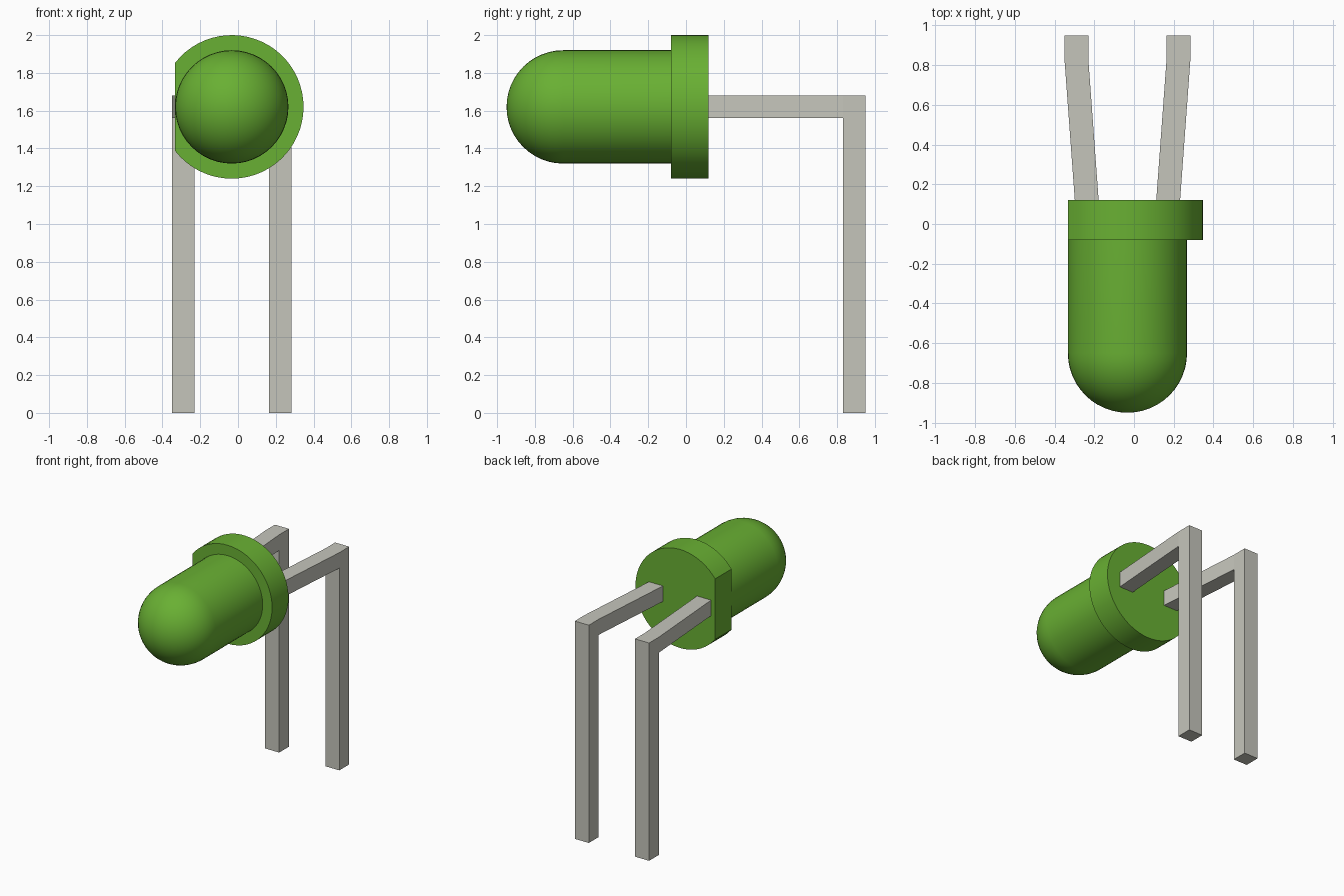
import bpy, bmesh, math

if "Cube" in bpy.data.objects:
    bpy.data.objects.remove(bpy.data.objects["Cube"], do_unlink=True)

CX, CZ = -0.033, 1.62      # axis of the bulb
SEG = 48


def material(name, rgb):
    m = bpy.data.materials.new(name)
    m.use_nodes = True
    m.diffuse_color = (*rgb, 1)
    m.node_tree.nodes["Principled BSDF"].inputs["Base Color"].default_value = (*rgb, 1)
    return m


green = material("green plastic", (0.141, 0.434, 0.033))
metal = material("lead metal", (0.56, 0.56, 0.50))


def finish(bm, name, mat, smooth=False):
    bmesh.ops.recalc_face_normals(bm, faces=bm.faces)
    mesh = bpy.data.meshes.new(name)
    bm.to_mesh(mesh)
    bm.free()
    mesh.materials.append(mat)
    obj = bpy.data.objects.new(name, mesh)
    bpy.context.collection.objects.link(obj)
    if smooth:
        bpy.ops.object.select_all(action="DESELECT")
        obj.select_set(True)
        bpy.context.view_layer.objects.active = obj
        bpy.ops.object.shade_smooth_by_angle(angle=math.radians(30))
    return obj


# Bulb: straight barrel and round nose, turned about the y axis
R, NOSE_Y = 0.30, -0.65
profile = [(0, 0), (R, 0)]
for i in range(13):
    a = math.pi / 2 * i / 12
    profile.append((R * math.cos(a), NOSE_Y - R * math.sin(a)))
bm = bmesh.new()
verts = [bm.verts.new((CX + r, y, CZ)) for r, y in profile]
edges = [bm.edges.new(pair) for pair in zip(verts, verts[1:])]
bmesh.ops.spin(bm, geom=verts + edges, cent=(CX, 0, CZ), axis=(0, 1, 0),
               angle=2 * math.pi, steps=SEG)
bmesh.ops.remove_doubles(bm, verts=bm.verts, dist=0.0005)
finish(bm, "bulb", green, True)

# Rim: disc with a flat on its right side
RIM, FLAT = 0.38, 0.30
limit = math.acos(-FLAT / RIM)
bm = bmesh.new()
outline = []
for i in range(SEG + 1):
    a = -limit + 2 * limit * i / SEG
    outline.append(bm.verts.new((CX + RIM * math.cos(a), -0.08, CZ + RIM * math.sin(a))))
face = bm.faces.new(outline)
out = bmesh.ops.extrude_face_region(bm, geom=[face], use_keep_orig=True)
moved = [v for v in out["geom"] if isinstance(v, bmesh.types.BMVert)]
bmesh.ops.translate(bm, verts=moved, vec=(0, 0.20, 0))
finish(bm, "rim", green, True)


# Leads: splayed arm, corner block and straight leg of square wire
def lead(name, side):
    near, bend, back = 0.12, 0.83, 0.95
    low, high, half = 1.56, 1.68, 0.06
    spread = {near: 0.205, bend: 0.257, back: 0.257}
    path = [(near, low), (bend, low), (bend, 0), (back, 0),
            (back, low), (back, high), (bend, high), (near, high)]
    bm = bmesh.new()
    rows = [[bm.verts.new((CX + side * spread[y] + dx, y, z)) for y, z in path]
            for dx in (-half, half)]
    for row in rows:
        for quad in ((0, 1, 6, 7), (1, 4, 5, 6), (1, 2, 3, 4)):
            bm.faces.new([row[i] for i in quad])
    n = len(path)
    for i in range(n):
        j = (i + 1) % n
        bm.faces.new((rows[0][i], rows[0][j], rows[1][j], rows[1][i]))
    finish(bm, name, metal)


lead("right_lead", -1)
lead("left_lead", 1)
